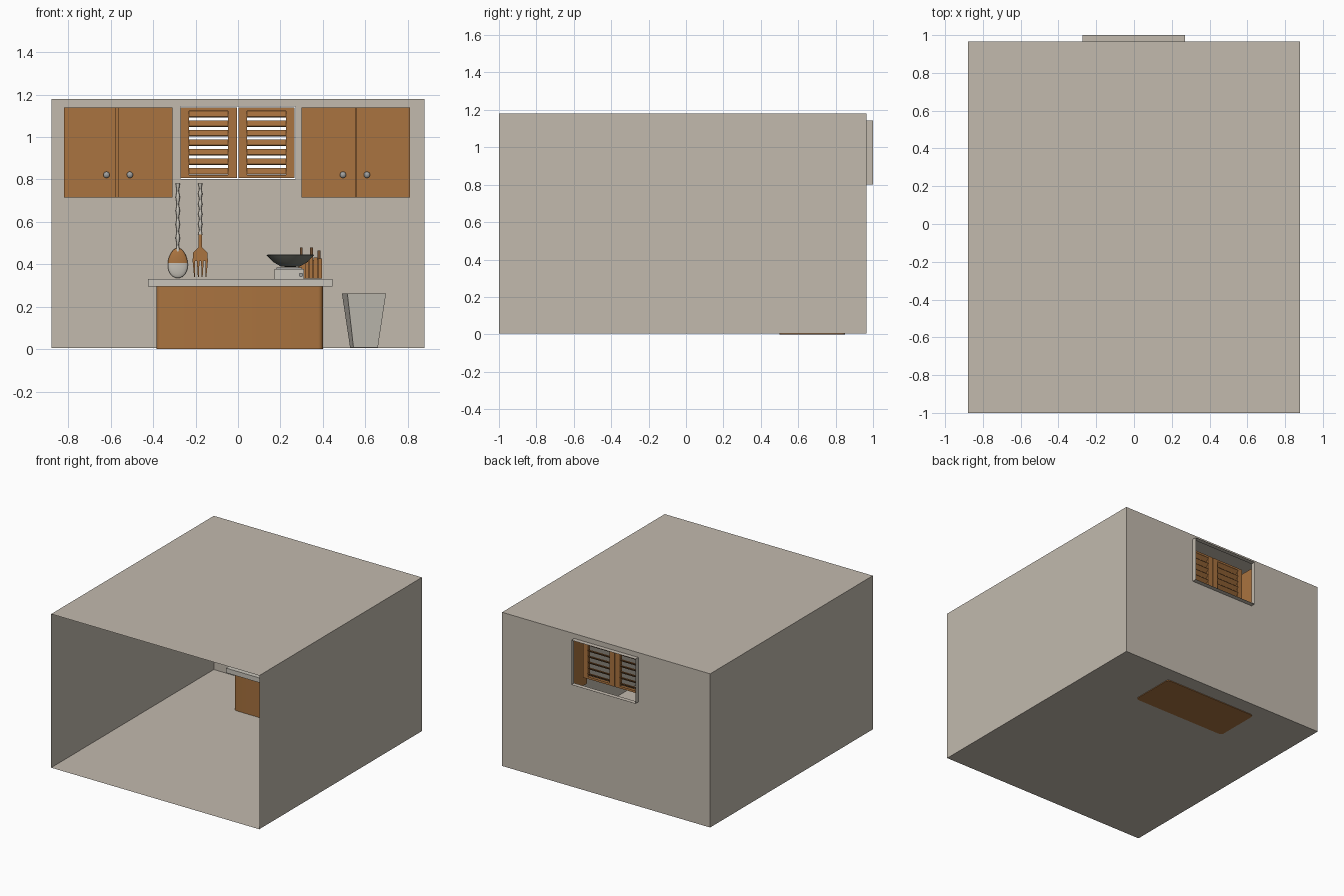
import bpy, bmesh, math
from mathutils import Matrix, Vector

if "Cube" in bpy.data.objects:
    bpy.data.objects.remove(bpy.data.objects["Cube"])

def mat(name, r, g, b):
    m = bpy.data.materials.new(name)
    m.diffuse_color = (r, g, b, 1)
    m.use_nodes = True
    m.node_tree.nodes["Principled BSDF"].inputs["Base Color"].default_value = m.diffuse_color
    return m

WALL = mat("warm_grey_wall", 0.54, 0.49, 0.42)
WOOD = mat("brown_wood", 0.40, 0.172, 0.05)
STONE = mat("pale_stone", 0.58, 0.55, 0.49)
METAL = mat("grey_metal", 0.36, 0.36, 0.35)
DARK = mat("dark_pan_metal", 0.19, 0.20, 0.17)
HANDLE = mat("dark_wood", 0.16, 0.075, 0.03)

def finish(name, bm, *mats, smooth=False):
    me = bpy.data.meshes.new(name)
    bm.to_mesh(me)
    bm.free()
    for m in mats:
        me.materials.append(m)
    ob = bpy.data.objects.new(name, me)
    bpy.context.collection.objects.link(ob)
    if smooth:
        bpy.context.view_layer.objects.active = ob
        ob.select_set(True)
        bpy.ops.object.shade_smooth_by_angle(angle=math.radians(40))
        ob.select_set(False)
    return ob

def add_box(bm, x0, x1, y0, y1, z0, z1, tilt=0):
    c = Vector(((x0 + x1) / 2, (y0 + y1) / 2, (z0 + z1) / 2))
    M = Matrix.Translation(c) @ Matrix.Rotation(math.radians(tilt), 4, 'X') \
        @ Matrix.Diagonal((x1 - x0, y1 - y0, z1 - z0, 1))
    return bmesh.ops.create_cube(bm, size=1, matrix=M)["verts"]

def box(name, m, *d, tilt=0, round_z=0):
    bm = bmesh.new()
    add_box(bm, *d, tilt=tilt)
    if round_z:
        es = [e for e in bm.edges if abs(e.verts[0].co.z - e.verts[1].co.z) > 0.01]
        bmesh.ops.bevel(bm, geom=es, offset=round_z, segments=4, profile=0.5, affect='EDGES')
    return finish(name, bm, m, smooth=bool(round_z))

def lathe(name, m, prof, loc, n=24, rot=None, scale=(1, 1, 1)):
    bm = bmesh.new()
    vs = [bm.verts.new((r, 0, z)) for r, z in prof]
    es = [bm.edges.new(p) for p in zip(vs, vs[1:])]
    bmesh.ops.spin(bm, geom=vs + es, cent=(0, 0, 0), axis=(0, 0, 1), angle=2 * math.pi, steps=n)
    bmesh.ops.remove_doubles(bm, verts=bm.verts, dist=1e-5)
    bmesh.ops.recalc_face_normals(bm, faces=bm.faces)
    bmesh.ops.transform(bm, verts=bm.verts, matrix=Matrix.Translation(loc) @ (rot or Matrix())
                        @ Matrix.Diagonal((*scale, 1)))
    return finish(name, bm, m, smooth=True)

# Room shell: open front, window hole in the back wall with thin outward reveal
X, YF, YB, Z0, Z1 = 0.88, -1.0, 0.965, 0.005, 1.18
hx, hz = (-0.272, 0.27), (0.802, 1.143)
bm = bmesh.new()
def quad(*pts):
    bm.faces.new([bm.verts.new(p) for p in pts])
for z in (Z0, Z1):
    quad((-X, YF, z), (X, YF, z), (X, YB, z), (-X, YB, z))
for x in (-X, X):
    quad((x, YF, Z0), (x, YB, Z0), (x, YB, Z1), (x, YF, Z1))
for x0, x1, z0, z1 in ((-X, X, Z0, hz[0]), (-X, X, hz[1], Z1),
                       (-X, hx[0], *hz), (hx[1], X, *hz)):
    quad((x0, YB, z0), (x1, YB, z0), (x1, YB, z1), (x0, YB, z1))
ring = [(hx[0], hz[0]), (hx[1], hz[0]), (hx[1], hz[1]), (hx[0], hz[1])]
for (ax, az), (bx, bz) in zip(ring, ring[1:] + ring[:1]):
    quad((ax, YB, az), (bx, YB, bz), (bx, 1.0, bz), (ax, 1.0, az))
bmesh.ops.remove_doubles(bm, verts=bm.verts, dist=1e-5)
finish("room_shell", bm, WALL)

# Louvred shutters standing inside the room, in line with the wall cabinets
for side, x0, x1 in (("left", -0.272, -0.005), ("right", 0.002, 0.267)):
    bm = bmesh.new()
    y0, y1, z0, z1, w = 0.84, 0.862, 0.806, 1.14, 0.041
    add_box(bm, x0, x0 + w, y0, y1, z0, z1)
    add_box(bm, x1 - w, x1, y0, y1, z0, z1)
    add_box(bm, x0 + w, x1 - w, y0, y1, z0, z0 + 0.016)
    add_box(bm, x0 + w, x1 - w, y0, y1, z1 - 0.016, z1)
    for i in range(7):
        z = 0.838 + i * 0.045
        add_box(bm, x0 + w, x1 - w, 0.831, 0.871, z - 0.003, z + 0.003, tilt=42)
    finish(side + "_shutter", bm, WOOD)

# Wall cabinets with two doors and round knobs each
for side, x0, xm, x1, gap, knobs in (("left", -0.82, -0.569, -0.31, 0.006, (-0.62, -0.51)),
                                     ("right", 0.30, 0.556, 0.81, 0.002, (0.495, 0.608))):
    box(side + "_cabinet", WOOD, x0, x1, 0.79, YB - 0.001, 0.715, 1.14)
    box(side + "_cabinet_door_a", WOOD, x0, xm - gap, 0.77, 0.789, 0.715, 1.14)
    box(side + "_cabinet_door_b", WOOD, xm + gap, x1, 0.77, 0.789, 0.715, 1.14)
    for i, kx in enumerate(knobs):
        lathe(f"{side}_cabinet_knob_{i}", METAL,
              [(0.006, 0), (0.006, 0.01), (0.014, 0.015), (0.015, 0.022), (0.01, 0.028), (0, 0.03)],
              (kx, 0.77, 0.822), 16, Matrix.Rotation(math.pi / 2, 4, 'X'))

# Counter
box("counter_base", WOOD, -0.385, 0.40, 0.50, 0.85, 0, 0.295, round_z=0.022)
box("counter_top", STONE, -0.425, 0.445, 0.46, 0.89, 0.295, 0.331)

# Large spoon and fork hung on the back wall, with twisted handles
def wavy(name, x, zlow, ztop):
    n = 30
    prof = [(0, zlow)] + [(0.0075 + 0.0025 * math.cos(i * 1.05), zlow + (ztop - zlow) * i / n)
                          for i in range(n + 1)] + [(0, ztop)]
    lathe(name, STONE, prof, (x, 0.95, 0), 10)

wavy("spoon_handle", -0.284, 0.46, 0.78)
wavy("fork_handle", -0.178, 0.54, 0.78)
bm = bmesh.new()
bmesh.ops.create_uvsphere(bm, u_segments=24, v_segments=16, radius=1)
for v in bm.verts:
    k = 1 - 0.12 * v.co.z
    v.co = Vector((-0.284 + 0.047 * v.co.x * k, 0.95 + 0.014 * v.co.y, 0.406 + 0.071 * v.co.z))
for f in bm.faces:
    f.material_index = 1 if f.calc_center_median().z < 0.41 else 0
finish("spoon_bowl", bm, WOOD, STONE, smooth=True)

bm = bmesh.new()
fx, fy = -0.178, 0.946
outline = [(-0.007, 0.545), (-0.008, 0.48), (-0.034, 0.455), (-0.036, 0.415),
           (0.036, 0.415), (0.034, 0.455), (0.008, 0.48), (0.007, 0.545)]
face = bm.faces.new([bm.verts.new((fx + x, fy, z)) for x, z in outline])
ext = bmesh.ops.extrude_face_region(bm, geom=[face])["geom"]
bmesh.ops.translate(bm, verts=[g for g in ext if isinstance(g, bmesh.types.BMVert)], vec=(0, 0.012, 0))
for i in range(4):
    cx = fx - 0.03 + i * 0.02
    for v in add_box(bm, cx - 0.006, cx + 0.006, fy, fy + 0.012, 0.34, 0.415):
        if v.co.z < 0.36:
            v.co.x = cx + (v.co.x - cx) * 0.4 + (fx - cx) * 0.12
bmesh.ops.recalc_face_normals(bm, faces=bm.faces)
finish("fork_head", bm, WOOD)

# Kitchen scale with shallow metal bowl
box("scale_body", STONE, 0.172, 0.312, 0.60, 0.74, 0.331, 0.378)
box("scale_plate", METAL, 0.182, 0.302, 0.61, 0.73, 0.378, 0.386)
lathe("scale_dial", METAL, [(0.01, 0), (0.01, 0.01), (0, 0.01)], (0.297, 0.60, 0.35), 16,
      Matrix.Rotation(math.pi / 2, 4, 'X'))
lathe("scale_bowl", DARK, [(0, 0.386), (0.045, 0.39), (0.08, 0.41), (0.112, 0.443),
                           (0.108, 0.445), (0.077, 0.415), (0.043, 0.396), (0, 0.392)],
      (0.247, 0.67, 0), 32)

# Knife block leaning slightly, with protruding handles
for i in range(4):
    x = 0.315 + i * 0.021
    top = 0.445 - i * 0.006
    box(f"knife_block_slab_{i}", WOOD, x, x + 0.018, 0.76, 0.84, 0.332, top)
for i, (x, top) in enumerate(((0.292, 0.48), (0.34, 0.48), (0.375, 0.465))):
    box(f"knife_handle_{i}", HANDLE, x, x + 0.013, 0.785, 0.81, 0.40, top)
box("knife_block_back", WOOD, 0.285, 0.39, 0.78, 0.84, 0.332, 0.42)

# Tapered waste bin, open at the top
bm = bmesh.new()
rings = []
for h, z in ((0.058, 0.008), (0.092, 0.262), (0.086, 0.262), (0.053, 0.016)):
    rings.append([bm.verts.new((sx * h, sy * h, z)) for sx, sy in ((-1, -1), (1, -1), (1, 1), (-1, 1))])
for a, b in zip(rings, rings[1:]):
    for i in range(4):
        bm.faces.new((a[i], a[(i + 1) % 4], b[(i + 1) % 4], b[i]))
bm.faces.new(rings[0][::-1])
bm.faces.new(rings[-1])
bmesh.ops.recalc_face_normals(bm, faces=bm.faces)
bmesh.ops.transform(bm, verts=bm.verts, matrix=Matrix.Translation((0.594, 0.72, 0))
                    @ Matrix.Rotation(math.radians(8), 4, 'Z'))
finish("waste_bin", bm, STONE)
